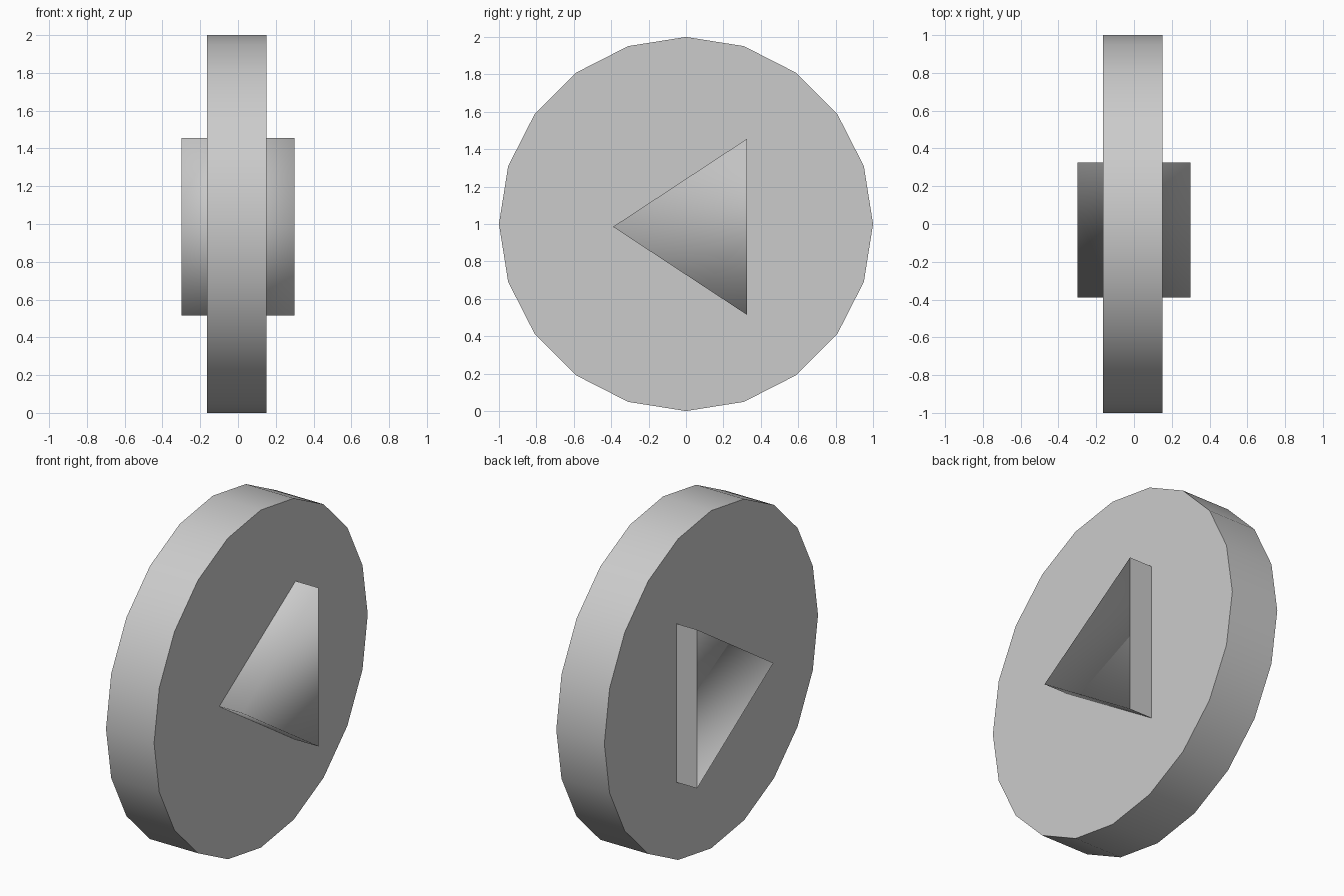
import bpy, bmesh
from math import sin, cos, tau

if "Cube" in bpy.data.objects:
    bpy.data.objects.remove(bpy.data.objects["Cube"])


def extrude_along_x(name, outline, x0, x1):
    """Solid made from a (y, z) outline swept from x0 to x1."""
    mesh = bpy.data.meshes.new(name)
    bm = bmesh.new()
    near = [bm.verts.new((x0, y, z)) for y, z in outline]
    far = [bm.verts.new((x1, y, z)) for y, z in outline]
    n = len(outline)
    bm.faces.new(near[::-1])
    bm.faces.new(far)
    for i in range(n):
        j = (i + 1) % n
        bm.faces.new((near[i], near[j], far[j], far[i]))
    bmesh.ops.recalc_face_normals(bm, faces=bm.faces)
    bm.to_mesh(mesh)
    bm.free()
    obj = bpy.data.objects.new(name, mesh)
    bpy.context.collection.objects.link(obj)
    return obj


# Round disc: 20 sides, smooth rim and flat faces
circle = [(cos(tau * i / 20), 1 + sin(tau * i / 20)) for i in range(20)]
disc = extrude_along_x("disc", circle, -0.165, 0.15)
bpy.context.view_layer.objects.active = disc
disc.select_set(True)
bpy.ops.object.shade_smooth_by_angle()
disc.select_set(False)

# Triangular block through the disc: soft shading except on its flat back side
triangle = [(-0.39, 0.985), (0.325, 0.515), (0.325, 1.455)]
block = extrude_along_x("triangle_block", triangle, -0.30, 0.30)
for face in block.data.polygons:
    face.use_smooth = face.normal.y < 0.9
